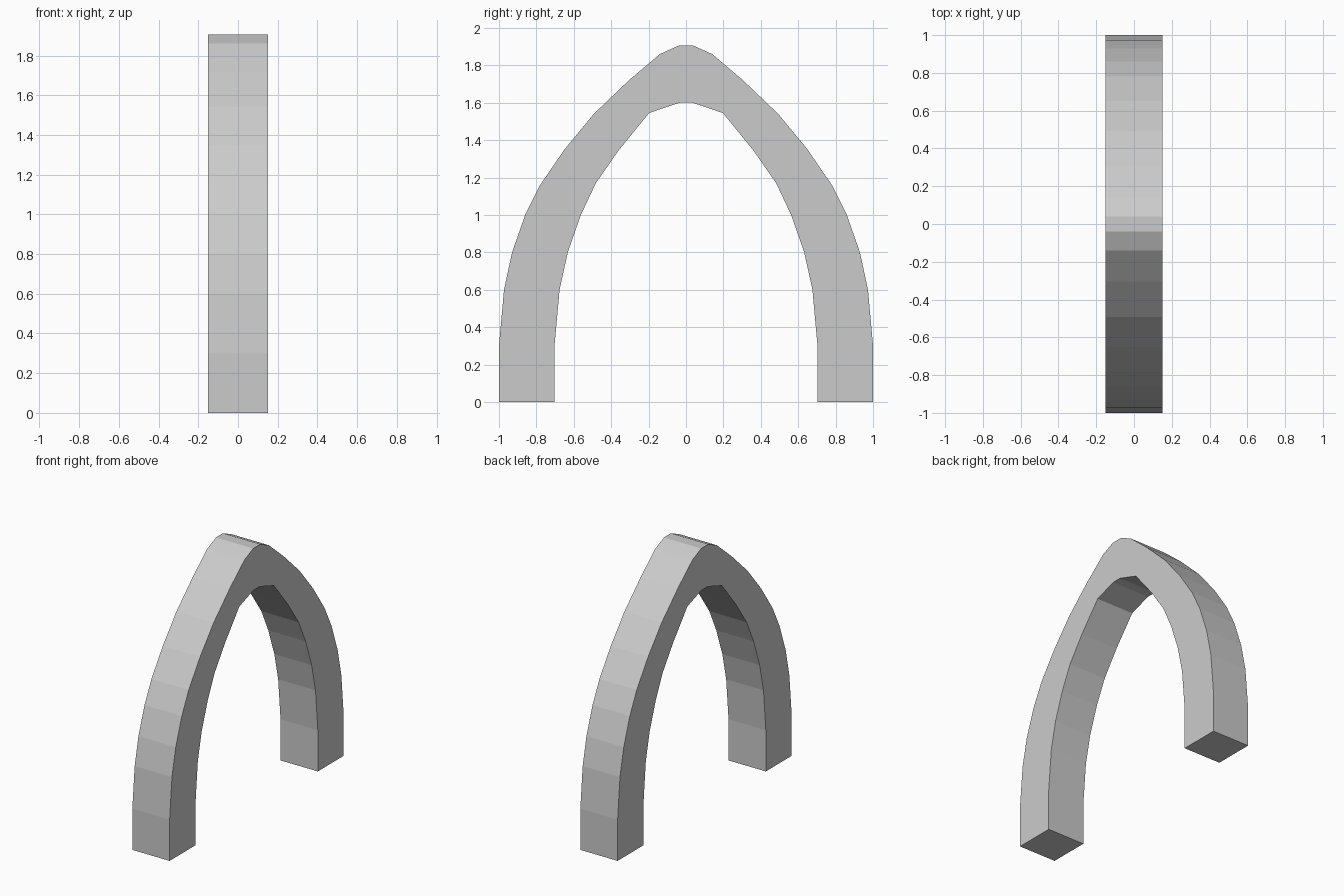
import bpy
import bmesh

if "Cube" in bpy.data.objects:
    bpy.data.objects.remove(bpy.data.objects["Cube"])

HALF_WIDTH = 0.15

# Half profiles (y, z) from foot to crown
outer = [(1.0, 0), (1.0, 0.3), (0.973, 0.6), (0.93, 0.8), (0.86, 1.0), (0.78, 1.16),
         (0.65, 1.35), (0.493, 1.54), (0.305, 1.72), (0.14, 1.86), (0.04, 1.905)]
inner = [(0.703, 0), (0.703, 0.3), (0.676, 0.6), (0.632, 0.8), (0.562, 1.0), (0.482, 1.17),
         (0.36, 1.345), (0.197, 1.545), (0.035, 1.6)]


def full(half):
    """Mirror a half profile into a whole curve running from +y to -y."""
    return half + [(-y, z) for y, z in reversed(half)]


# Arch outline, extruded across x
outline = full(outer) + full(inner)[::-1]
bm = bmesh.new()
face = bm.faces.new([bm.verts.new((-HALF_WIDTH, y, z)) for y, z in outline])
result = bmesh.ops.extrude_face_region(bm, geom=[face], use_keep_orig=True)
moved = [v for v in result["geom"] if isinstance(v, bmesh.types.BMVert)]
bmesh.ops.translate(bm, verts=moved, vec=(2 * HALF_WIDTH, 0, 0))
bmesh.ops.recalc_face_normals(bm, faces=bm.faces)

mesh = bpy.data.meshes.new("pointed_arch")
bm.to_mesh(mesh)
bm.free()
bpy.context.collection.objects.link(bpy.data.objects.new("pointed_arch", mesh))
